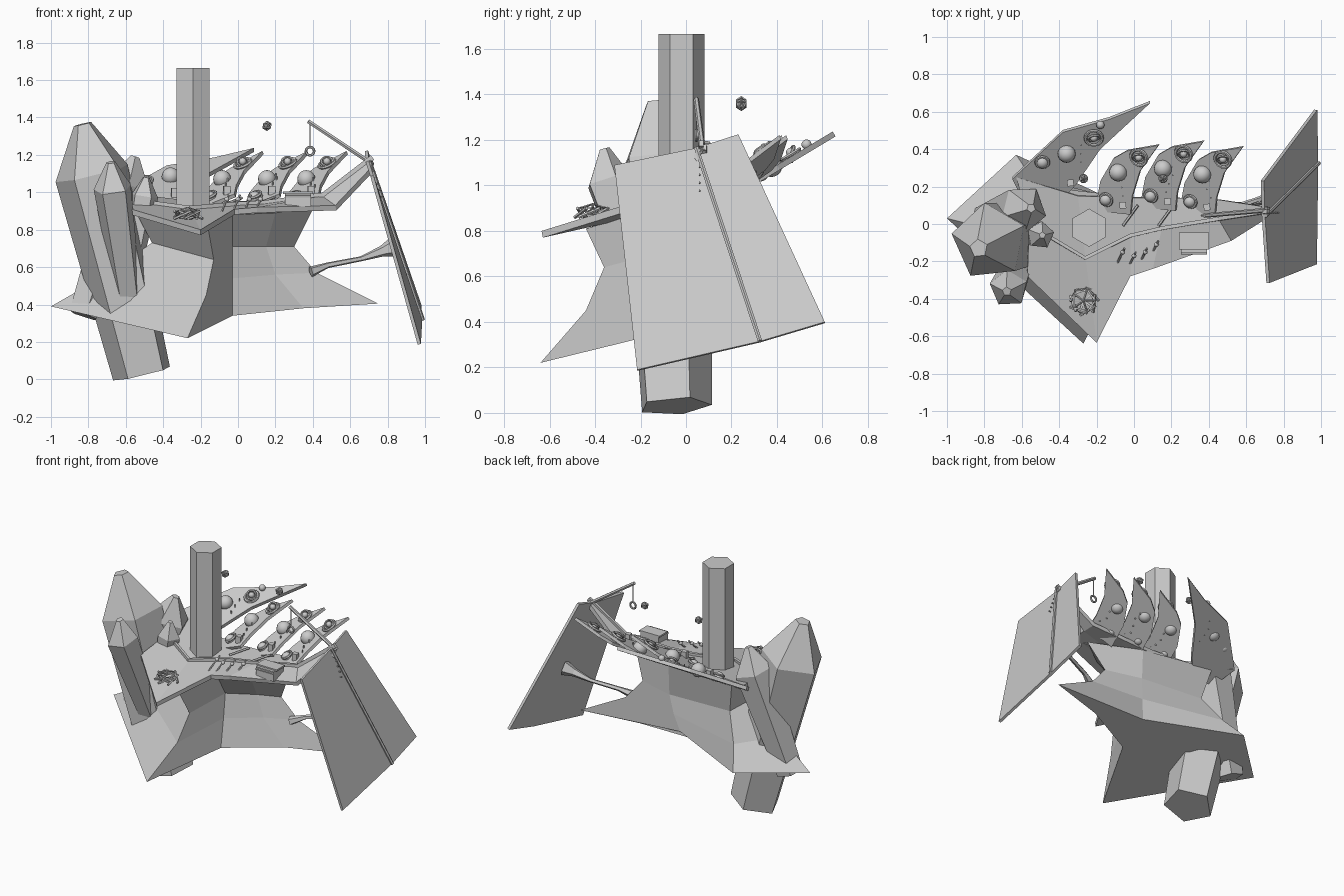
import bpy, bmesh, math, random
from mathutils import Vector

if "Cube" in bpy.data.objects:
    bpy.data.objects.remove(bpy.data.objects["Cube"])

random.seed(4)


def mesh(name, verts, faces, thick=0):
    me = bpy.data.meshes.new(name)
    me.from_pydata([tuple(v) for v in verts], [], faces)
    bm = bmesh.new()
    bm.from_mesh(me)
    bmesh.ops.recalc_face_normals(bm, faces=bm.faces)
    # open sheets face upward, thickness grows downward
    if thick and sum(f.normal.z for f in bm.faces) < 0:
        bmesh.ops.reverse_faces(bm, faces=bm.faces)
    bm.to_mesh(me)
    bm.free()
    ob = bpy.data.objects.new(name, me)
    bpy.context.collection.objects.link(ob)
    if thick:
        m = ob.modifiers.new("thickness", 'SOLIDIFY')
        m.thickness = thick
        m.offset = -1
    return ob


def tube(name, pts, radii, n=6, twist=0.0):
    """Faceted prism through points, rings square to the overall axis."""
    pts = [Vector(p) for p in pts]
    q = (pts[-1] - pts[0]).normalized()
    u = Vector((1, 0, 0)) if abs(q.x) < .8 else Vector((0, 1, 0))
    u = (u - q * u.dot(q)).normalized()
    w = q.cross(u)
    rows = [[p + r * (u * math.cos(twist + 2 * math.pi * i / n) + w * math.sin(twist + 2 * math.pi * i / n))
             for i in range(n)] for p, r in zip(pts, radii)]
    return loft(name, rows, closed=True)


def loft(name, rows, closed=False, thick=0):
    n = len(rows[0])
    vs = [v for r in rows for v in r]
    fs = []
    for k in range(len(rows) - 1):
        for i in range(n if closed else n - 1):
            j = (i + 1) % n
            fs.append((k*n + i, k*n + j, k*n + n + j, k*n + n + i))
    if closed:
        fs += [tuple(range(n)), tuple(range(len(vs) - n, len(vs)))]
    return mesh(name, vs, fs, thick)


def box(name, c, s, rot=(0, 0, 0)):
    bpy.ops.mesh.primitive_cube_add(size=1, location=c, rotation=rot)
    ob = bpy.context.object
    ob.name, ob.scale = name, s


def ball(name, c, r):
    bpy.ops.mesh.primitive_uv_sphere_add(segments=16, ring_count=10, radius=r, location=c)
    bpy.context.object.name = name
    bpy.ops.object.shade_smooth()


def ring(name, c, r, t, rot=(0, 0, 0)):
    bpy.ops.mesh.primitive_torus_add(major_radius=r, minor_radius=t, major_segments=16,
                                     minor_segments=6, location=c, rotation=rot)
    bpy.context.object.name = name


def cage(name, c, r, t, flat=1):
    bpy.ops.mesh.primitive_ico_sphere_add(subdivisions=1, radius=r, location=c)
    ob = bpy.context.object
    ob.name, ob.scale = name, (1, 1, flat)
    ob.modifiers.new("bars", 'WIREFRAME').thickness = t


# flared base: bottom, knee, waist and neck rings
base = [
    [(-.27, -.64, .22), (-.03, -.15, .34), (.35, .02, .38), (.75, .12, .405),
     (-.01, .08, .44), (-.63, .37, .42), (-1, .03, .39)],
    [(-.17, -.44, .45), (-.03, -.12, .54), (.2, 0, .56), (.42, .08, .57),
     (.02, .11, .57), (-.55, .25, .56), (-.72, -.04, .55)],
    [(-.13, -.36, .64), (-.03, -.1, .71), (.15, 0, .71), (.30, .06, .71),
     (.04, .13, .71), (-.45, .15, .73), (-.46, -.08, .73)],
    [(-.16, -.44, .81), (-.03, -.2, .88), (.2, -.14, .89), (.4, .0, .91),
     (.04, .14, .92), (-.5, .2, .95), (-.55, -.16, .9)]]
loft("flared_base", base, closed=True)

# deck with pointed front and rising arm
front = [(-.57, -.28, .91), (-.2, -.635, .80), (-.02, -.28, .91), (.1, -.24, .92),
         (.52, -.09, .93), (.71, .03, 1.13)]
mid = [(-.56, 0, .95), (-.26, -.18, .91), (-.02, -.06, .93), (.15, -.02, .94),
       (.45, .03, .98), (.71, .07, 1.18)]
back = [(-.63, .25, 1.0), (-.3, .15, .96), (-.05, .14, .95), (.2, .14, .96),
        (.45, .13, .98), (.71, .09, 1.18)]
loft("deck", [front, mid, back], thick=.03)
lip = [(x, y - .012, z + .018) for x, y, z in mid]
loft("deck_step", [lip, [(x, y + .02, z) for x, y, z in lip]], thick=.03)

# swept blades along the back, rolled up towards their tips
def plane(dx, dy):
    return lambda x, y: .95 + .45 * (x - dx - .1) + .44 * (y - dy - .1)

def big_z(x, y):
    return .97 + .6 * (y - .2)

blade = [(.03, .09), (.06, .25), (.13, .37), (.2, .41), (.37, .44), (.27, .3), (.23, .17), (.22, .07)]
shifts = [(-.24, -.02), (0, 0), (.21, -.03)]
for k, (dx, dy) in enumerate(shifts):
    zf = plane(dx, dy)
    mesh(f"blade_{k}", [(x + dx, y + dy, zf(x + dx, y + dy)) for x, y in blade],
         [tuple(range(len(blade)))], .02)
big = [(-.65, .24), (-.38, .49), (-.13, .56), (.085, .645), (-.18, .4), (-.31, .21), (-.4, .11), (-.58, .1)]
mesh("big_blade", [(x, y, big_z(x, y)) for x, y in big], [tuple(range(len(big)))], .025)

# bowl, dome, ringed orb, block and pegs on each blade
def fittings(tag, bowl, dome, orb, block, pegs, zf, rot):
    at = lambda p, h: (p[0], p[1], zf(*p) + h)
    ring(f"bowl_rim_{tag}", at(bowl, .02), .034, .008, rot)
    ball(f"bowl_{tag}", at(bowl, .005), .034)
    ball(f"dome_{tag}", at(dome, .01), .048)
    ring(f"orb_ring_{tag}", at(orb, .01), .045, .009, rot)
    ring(f"orb_inner_ring_{tag}", at(orb, .02), .03, .007, (rot[0] + .5, rot[1] + .4, 0))
    ball(f"orb_{tag}", at(orb, .02), .02)
    box(f"block_{tag}", at(block, .015), (.035, .035, .05), (0, 0, .1))
    for i in range(4):
        p = (pegs[0] + random.uniform(-.02, .02), pegs[1] + i * .045)
        tube(f"peg_{tag}_{i}", [at(p, -.03), at(p, .018)], [.005, .005], 5)

for k, (dx, dy) in enumerate(shifts):
    fittings(str(k), (.09 + dx, .15 + dy), (.155 + dx, .295 + dy), (.265 + dx, .375 + dy),
             (.18 + dx, .12 + dy), (.19 + dx, .17 + dy), plane(dx, dy), (.4, -.41, 0))
fittings("big", (-.49, .33), (-.36, .375), (-.215, .46), (-.34, .22), (-.27, .33), big_z, (.54, 0, 0))
ball("big_blade_tip_orb", (-.18, .53, 1.18), .022)

# hexagonal column
tube("column", [(-.24, -.02, .86), (-.24, -.02, 1.665)], [.102, .102], 6, math.pi / 6)

# crystal cluster on the left
tube("crystal_large", [(-.51, -.05, .03), (-.775, -.095, 1.1), (-.83, -.13, 1.365)],
     [.165, .21, .05], 5, math.pi / 2 + .12)
tube("crystal_front", [(-.585, -.14, .42), (-.67, -.345, 1.02), (-.68, -.36, 1.16)],
     [.075, .105, .025], 5, .4)
tube("crystal_rear", [(-.82, 0, .34), (-.59, .08, 1.03), (-.55, .085, 1.19)],
     [.09, .13, .025], 5, 1.0)
tube("crystal_small", [(-.55, -.05, .7), (-.5, -.06, .98), (-.49, -.06, 1.08)],
     [.06, .075, .018], 5, .2)

# leaning side panel, folded along its pole
top, low = Vector((.70, .045, 1.165)), Vector((.985, .325, .315))
mesh("side_panel", [(.725, -.315, 1.09), top, (.695, .23, 1.225), (.98, .61, .40), low, (.978, -.215, .19)],
     [(0, 1, 4, 5), (1, 2, 3, 4)], .018)
off = Vector((.004, 0, .002))
tube("panel_pole", [top + off, low + off], [.011, .011], 6)
for i in range(6):
    x, z = .70 + .012 * i, 1.15 - .035 * i
    tube(f"panel_stud_{i}", [(x, .06, z), (x + .018, .06, z + .004)], [.004, .004], 5)

# curved brace from base to panel
tube("panel_brace", [(.39, .03, .575), (.48, .07, .61), (.66, .13, .645), (.77, .16, .685), (.835, .18, .71)],
     [.03, .016, .014, .03, .055], 5)

# boom with hanging ring
tube("boom", [(.72, .075, 1.15), (.375, .045, 1.38)], [.013, .012], 6)
tube("hanging_line", [(.385, .046, 1.37), (.385, .046, 1.24)], [.003, .003], 4)
ring("hanging_ring", (.385, .046, 1.22), .022, .007, (math.pi / 2, 0, 0))

# floating cages
for i, c in enumerate([(.155, .243, 1.355), (-.27, .243, 1.365)]):
    cage(f"floating_cage_{i}", c, .024, .008)
    ball(f"floating_core_{i}", c, .016)

# tangled nest on the front point
cage("nest", (-.27, -.41, .885), .07, .012, .5)
for i in range(7):
    a = i * 2 * math.pi / 7
    b = a + 1.4
    tube(f"nest_twig_{i}", [(-.27 + .08 * math.cos(a), -.41 + .08 * math.sin(a), .86),
                            (-.27 + .07 * math.cos(b), -.41 + .07 * math.sin(b), .90)], [.008, .008], 5)

# lidded crate
box("crate", (.32, -.1, .96), (.14, .11, .07))
box("crate_lid", (.32, -.09, .998), (.16, .09, .012))
box("crate_lid_front", (.32, -.14, .985), (.14, .045, .012), (.3, 0, 0))

# leaning stakes with knobs
for i, (x, y) in enumerate([(-.06, -.16), (0, -.18), (.06, -.16), (.12, -.12)]):
    tube(f"stake_{i}", [(x - .03, y - .05, .89), (x + .01, y + .03, .985)], [.006, .006], 5)
    ball(f"stake_knob_{i}", (x, y + .01, .962), .013)

# low rails between blades
for i, (x, y, z) in enumerate([(-.02, .05, .95), (.17, .05, .96)]):
    tube(f"rail_{i}", [(x - .04, y - .06, z - .01), (x + .04, y + .05, z + .02)], [.008, .008], 5)
